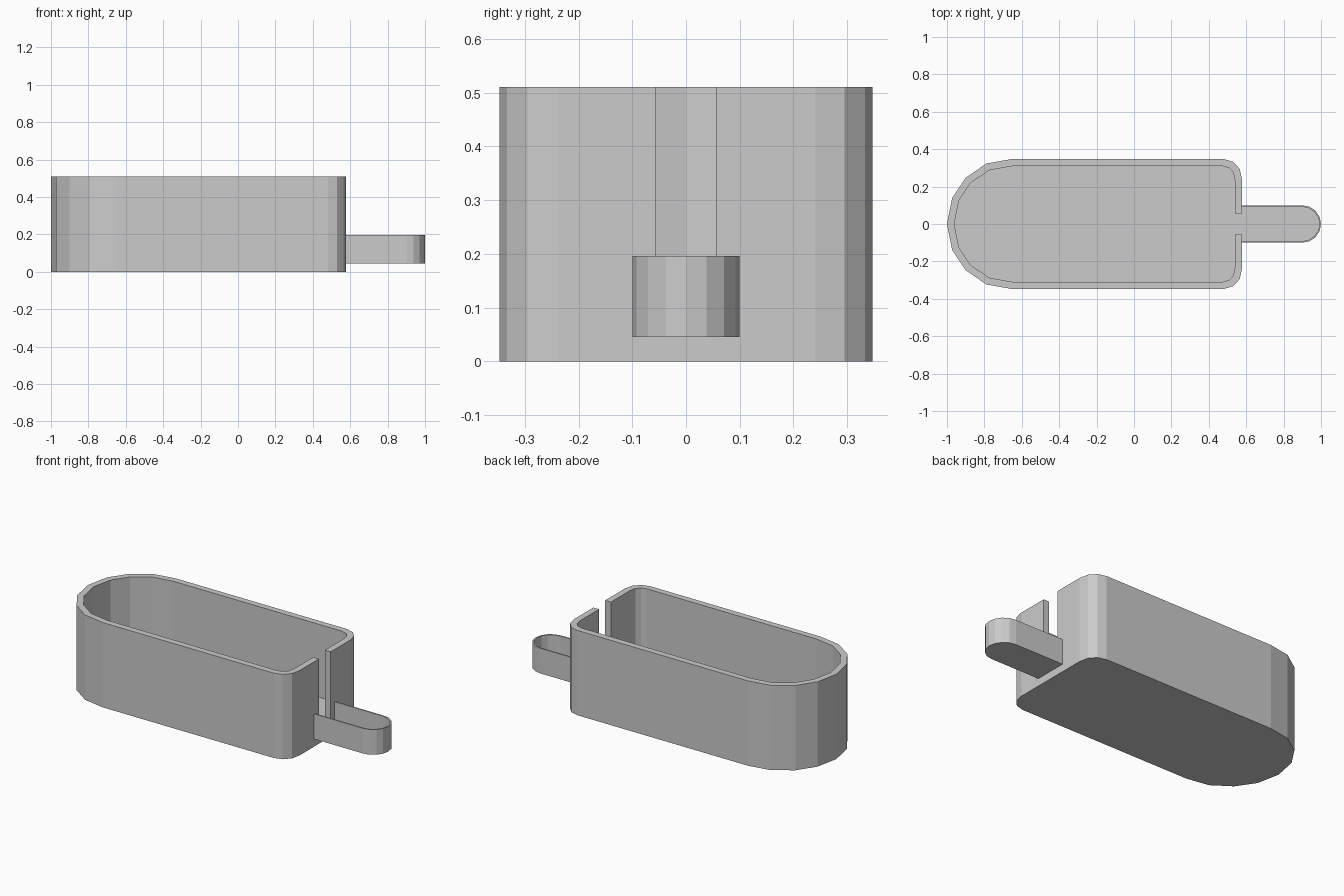
import bpy, bmesh, math
from mathutils import Vector

cube = bpy.data.objects.get("Cube")
if cube:
    bpy.data.objects.remove(cube, do_unlink=True)

GREY = (0.6, 0.6, 0.6, 1)
grey = bpy.data.materials.new("plain grey")
grey.use_nodes = True
grey.diffuse_color = GREY
grey.node_tree.nodes["Principled BSDF"].inputs["Base Color"].default_value = GREY


def finish(name, bm):
    bmesh.ops.recalc_face_normals(bm, faces=bm.faces)
    mesh = bpy.data.meshes.new(name)
    bm.to_mesh(mesh)
    bm.free()
    mesh.materials.append(grey)
    obj = bpy.data.objects.new(name, mesh)
    bpy.context.collection.objects.link(obj)
    return obj


def mirrored(half):
    """Complete a half outline (ending on y = 0) across the x axis."""
    return [Vector(p) for p in half] + [Vector((x, -y)) for x, y in half[-2::-1]]


def inset(path, thickness):
    """Offset an open, counter-clockwise or clockwise path towards its inside."""
    turn = 1 if path[0].x < path[len(path) // 2].x else -1
    normals = []
    for a, b in zip(path, path[1:]):
        d = (b - a).normalized()
        normals.append(Vector((d.y, -d.x)) * turn)
    result = []
    for i, p in enumerate(path):
        n0 = normals[max(i - 1, 0)]
        n1 = normals[min(i, len(normals) - 1)]
        result.append(p - (n0 + n1) / (1 + n0.dot(n1)) * thickness * -1)
    return result


def wall(name, outer, inner, z0, z1):
    """Thick upright wall following an open path, capped at both ends."""
    bm = bmesh.new()
    sections = []
    for o, i in zip(outer, inner):
        corners = ((o, z0), (o, z1), (i, z1), (i, z0))
        sections.append([bm.verts.new((p.x, p.y, z)) for p, z in corners])
    for a, b in zip(sections, sections[1:]):
        for k in range(4):
            m = (k + 1) % 4
            bm.faces.new((a[k], a[m], b[m], b[k]))
    bm.faces.new(sections[0])
    bm.faces.new(sections[-1])
    return finish(name, bm)


def floor(name, outline, z0, top):
    """Solid floor whose top height depends on x."""
    bm = bmesh.new()
    low = [bm.verts.new((p.x, p.y, z0)) for p in outline]
    high = [bm.verts.new((p.x, p.y, top(p.x))) for p in outline]
    bm.faces.new(low)
    bm.faces.new(high)
    for i in range(len(low)):
        j = (i + 1) % len(low)
        bm.faces.new((low[i], low[j], high[j], high[i]))
    return finish(name, bm)


END = 0.577      # outer face of the slotted end wall
DRAIN = 0.065    # floor height at the slot and spout


# Tub: slotted wall, rounded far end, floor falling towards the slot
def inside(path, thickness):
    a, b = inset(path, thickness), inset(path, -thickness)
    return min((a, b), key=lambda q: max(p.y for p in q))


tub = mirrored([(END, 0.056), (END, 0.24), (0.565, 0.295), (0.53, 0.333),
                (0.48, 0.347), (-0.655, 0.347), (-0.79, 0.323),
                (-0.9, 0.247), (-0.972, 0.14), (-1, 0)])
tub_inner = inside(tub, 0.038)
wall("tub_wall", tub, tub_inner, 0, 0.51)
floor("tub_floor", [tub[0]] + tub_inner + [tub[-1]], 0,
      lambda x: DRAIN + 0.03 * (END - x))

# Spout: open tray with a thin wall and half-round tip
R = 0.1
arc = [(1 - R + R * math.sin(t * math.pi / 8), R * math.cos(t * math.pi / 8))
       for t in range(4)]
spout = mirrored([(END, R)] + arc + [(1, 0)])
spout_inner = inside(spout, 0.008)
wall("spout_wall", spout, spout_inner, 0.045, 0.196)
floor("spout_floor", spout_inner, 0.045, lambda x: DRAIN)
